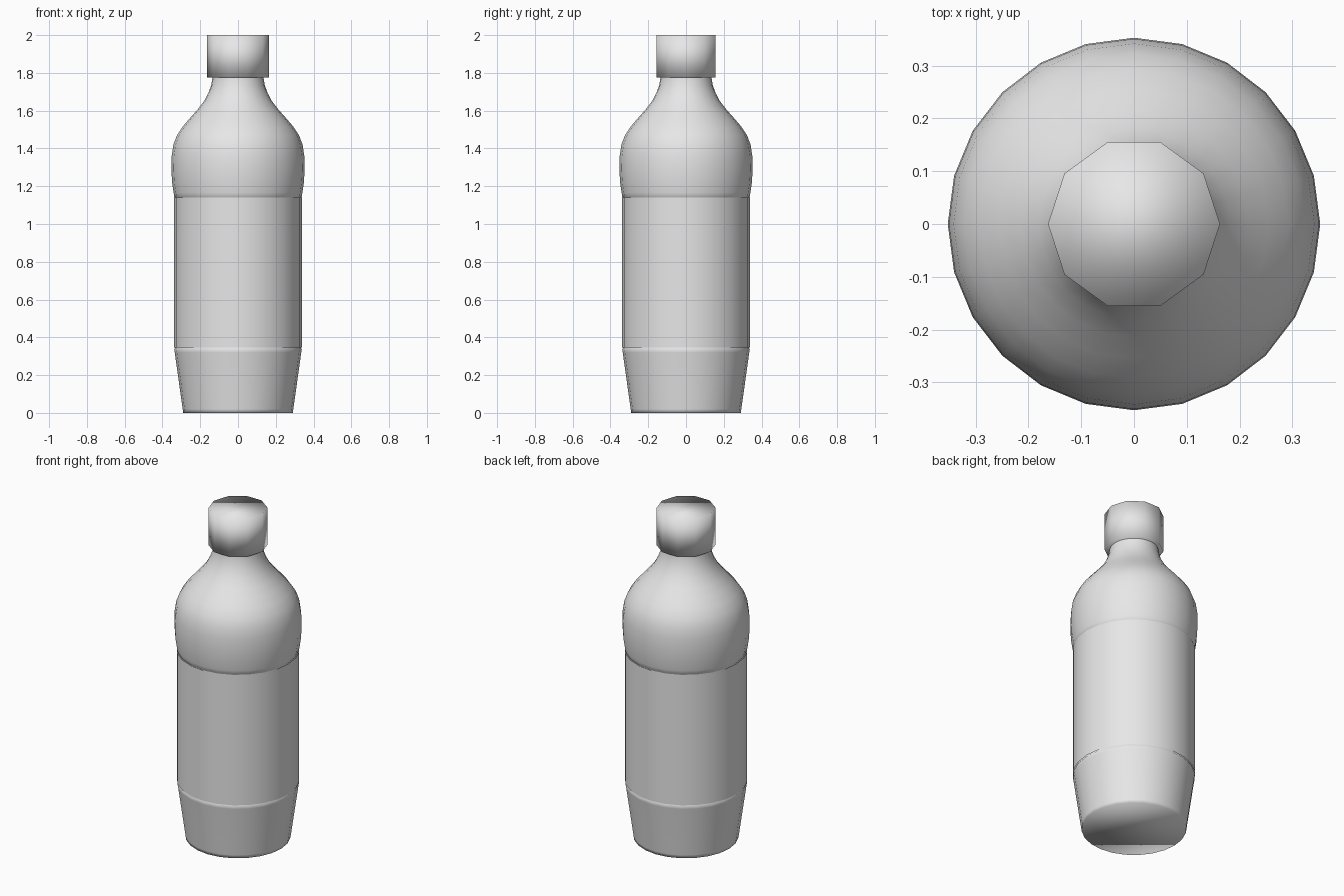
import bpy
import bmesh
from math import cos, sin, tau

cube = bpy.data.objects.get("Cube")
if cube:
    bpy.data.objects.remove(cube, do_unlink=True)

grey = bpy.data.materials.new("plain grey")
grey.use_nodes = True
grey.diffuse_color = (0.8, 0.8, 0.8, 1)
grey.node_tree.nodes["Principled BSDF"].inputs["Base Color"].default_value = (0.8, 0.8, 0.8, 1)


def lathe(name, profile, sides, capped=True):
    """Turn a (radius, height) profile around z, listed from bottom to top."""
    bm = bmesh.new()
    rings = [[bm.verts.new((r * cos(tau * i / sides), r * sin(tau * i / sides), z))
              for i in range(sides)] for r, z in profile]
    for low, high in zip(rings, rings[1:]):
        for i in range(sides):
            j = (i + 1) % sides
            bm.faces.new((low[i], low[j], high[j], high[i]))
    if capped:
        bm.faces.new(rings[0][::-1])
        bm.faces.new(rings[-1])
    for face in bm.faces:
        face.smooth = True
    mesh = bpy.data.meshes.new(name)
    bm.to_mesh(mesh)
    bm.free()
    mesh.materials.append(grey)
    obj = bpy.data.objects.new(name, mesh)
    bpy.context.collection.objects.link(obj)
    return obj


# Bottle body: tapered base, slim waist under the label, round shoulder, neck
lathe("bottle_body", [
    (0.29, 0), (0.293, 0.02), (0.335, 0.32), (0.338, 0.338), (0.332, 0.346),
    (0.332, 0.36), (0.332, 1.125), (0.332, 1.138), (0.337, 1.144),
    (0.341, 1.165), (0.349, 1.22), (0.353, 1.29), (0.351, 1.36),
    (0.342, 1.42), (0.323, 1.47), (0.293, 1.515), (0.255, 1.56),
    (0.215, 1.605), (0.18, 1.65), (0.156, 1.695), (0.142, 1.735),
    (0.135, 1.775), (0.132, 1.85)], 24)

# Label wrapped around the waist
lathe("label", [(0.339, 0.345), (0.339, 1.14)], 24, capped=False)

# Ten-sided screw cap
lathe("cap", [(0.163, 1.775), (0.163, 2)], 10)
